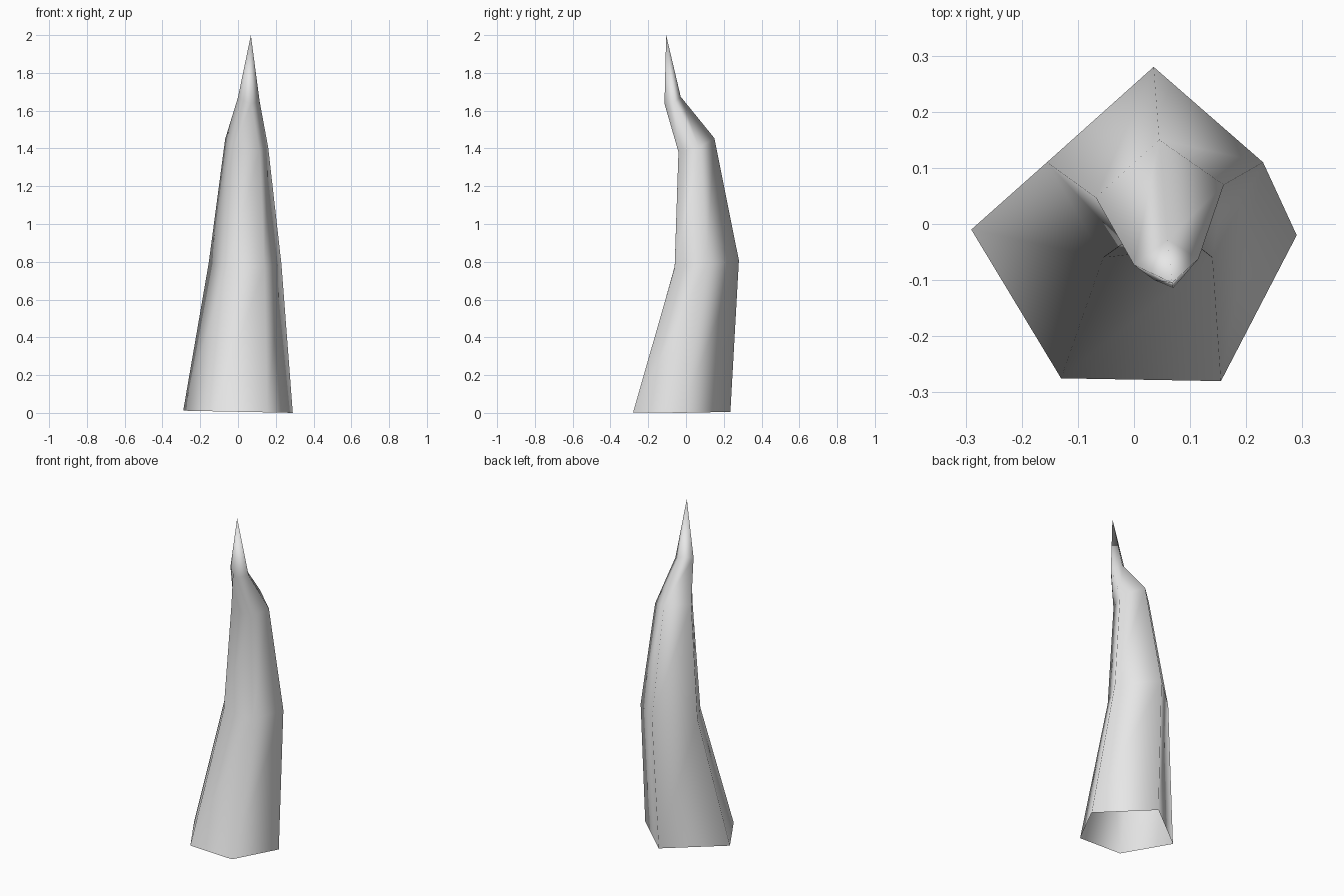
import bpy
import bmesh

# Remove the default object
default_cube = bpy.data.objects.get("Cube")
if default_cube:
    bpy.data.objects.remove(default_cube, do_unlink=True)


def make_material(name, color):
    material = bpy.data.materials.new(name)
    material.use_nodes = True
    material.diffuse_color = color
    shader = material.node_tree.nodes["Principled BSDF"]
    shader.inputs["Base Color"].default_value = color
    return material


def add_ring(bm, outline, height, slope_x, slope_y):
    """Place an outline on a plane tilted by the two slopes."""
    return [bm.verts.new((x, y, height + slope_x * x + slope_y * y))
            for x, y in outline]


def bridge(bm, lower, upper):
    """Join two rings with a band of quads."""
    count = len(lower)
    for i in range(count):
        j = (i + 1) % count
        bm.faces.new((lower[i], lower[j], upper[j], upper[i]))


# Five-sided cross-sections, running from the right side round the front:
# outline, height, sideways slope, front-to-back slope
SECTIONS = [
    ([(-.29, -.01), (-.13, -.275), (.155, -.28), (.29, -.02), (.02, .235)],
     .006, -.02, 0),
    ([(-.155, .11), (-.055, -.06), (.14, -.06), (.23, .11), (.035, .28)],
     .78, -.02, .1),
    ([(-.068, .047), (-.02, -.035), (.115, -.04), (.16, .07), (.045, .15)],
     1.42, -.23, .3),
    ([(0, -.073), (.036, -.1), (.07, -.114), (.115, -.062), (.06, -.028)],
     1.7, -.25, .4),
]
TIP = (.068, -.105, 2)

# Bent horn, hollow and open underneath
bm = bmesh.new()
rings = [add_ring(bm, *section) for section in SECTIONS]
for lower, upper in zip(rings, rings[1:]):
    bridge(bm, lower, upper)

# Pointed end
tip = bm.verts.new(TIP)
last = rings[-1]
for i, vert in enumerate(last):
    bm.faces.new((vert, last[(i + 1) % len(last)], tip))

# Smooth shading over the whole surface
for face in bm.faces:
    face.smooth = True

mesh = bpy.data.meshes.new("horn")
bm.to_mesh(mesh)
bm.free()
mesh.materials.append(make_material("pale grey", (.8, .8, .8, 1)))
horn = bpy.data.objects.new("horn", mesh)
bpy.context.collection.objects.link(horn)
